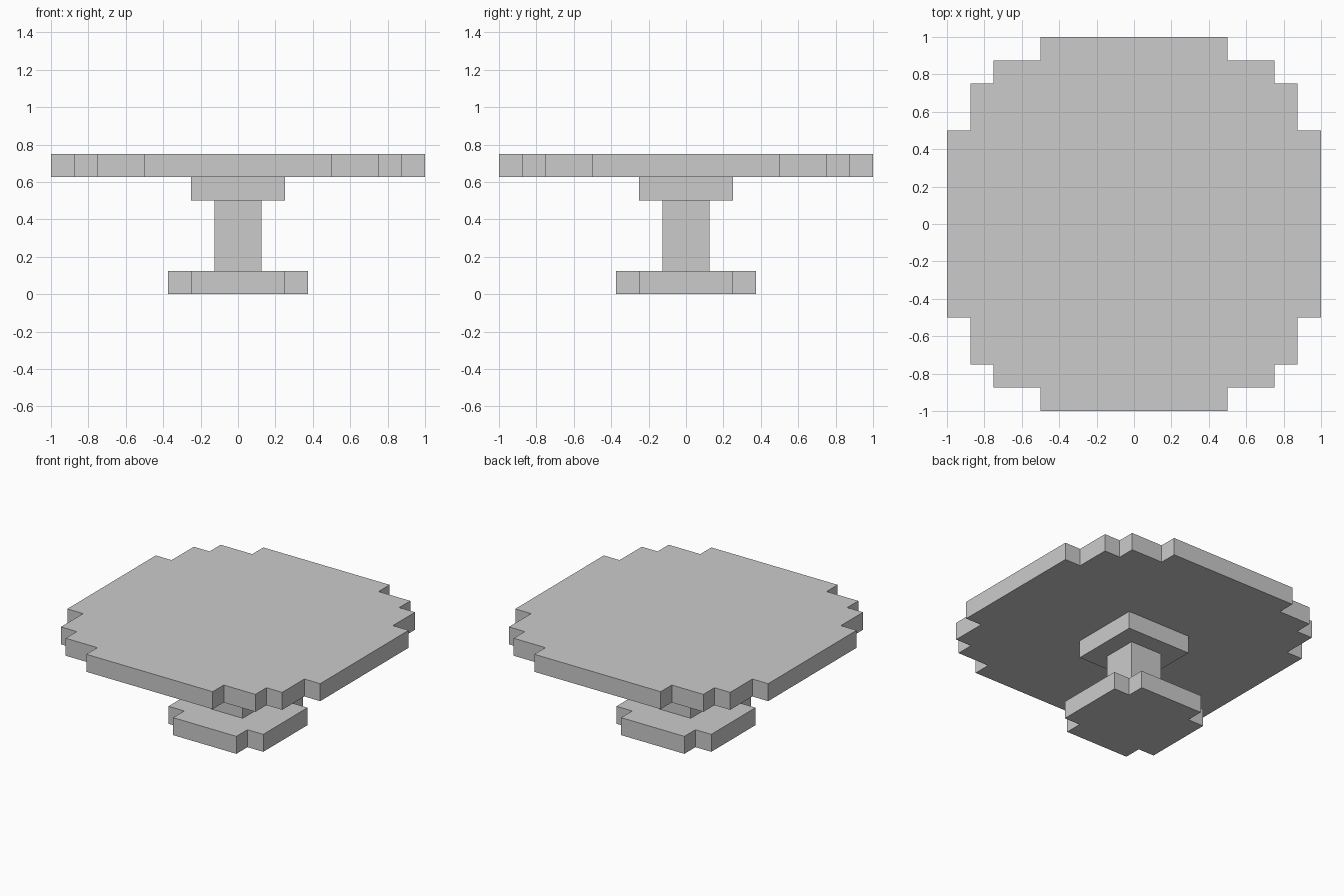
import bpy, bmesh

if "Cube" in bpy.data.objects:
    bpy.data.objects.remove(bpy.data.objects["Cube"])


def stepped_prism(name, corner, z0, z1):
    """Extrude a four-way symmetric outline; corner lists the +x +y quadrant counter-clockwise."""
    outline = []
    for turn in range(4):
        for x, y in corner:
            for _ in range(turn):
                x, y = -y, x
            outline.append((x, y))
    bm = bmesh.new()
    base = bm.faces.new([bm.verts.new((x, y, z0)) for x, y in outline])
    top = bmesh.ops.extrude_face_region(bm, geom=[base], use_keep_orig=True)
    verts = [v for v in top["geom"] if isinstance(v, bmesh.types.BMVert)]
    bmesh.ops.translate(bm, verts=verts, vec=(0, 0, z1 - z0))
    bmesh.ops.recalc_face_normals(bm, faces=bm.faces)
    mesh = bpy.data.meshes.new(name)
    bm.to_mesh(mesh)
    bm.free()
    obj = bpy.data.objects.new(name, mesh)
    bpy.context.collection.objects.link(obj)
    return obj


# Foot: square with one notch per corner
stepped_prism("base", [(0.375, 0.25), (0.25, 0.25), (0.25, 0.375)], 0, 0.125)
# Square post and the collar under the top
stepped_prism("post", [(0.125, 0.125)], 0.125, 0.5)
stepped_prism("collar", [(0.25, 0.25)], 0.5, 0.625)
# Table top: stepped round outline
stepped_prism("table_top", [(1, 0.5), (0.875, 0.5), (0.875, 0.75), (0.75, 0.75),
                            (0.75, 0.875), (0.5, 0.875), (0.5, 1)], 0.625, 0.75)
